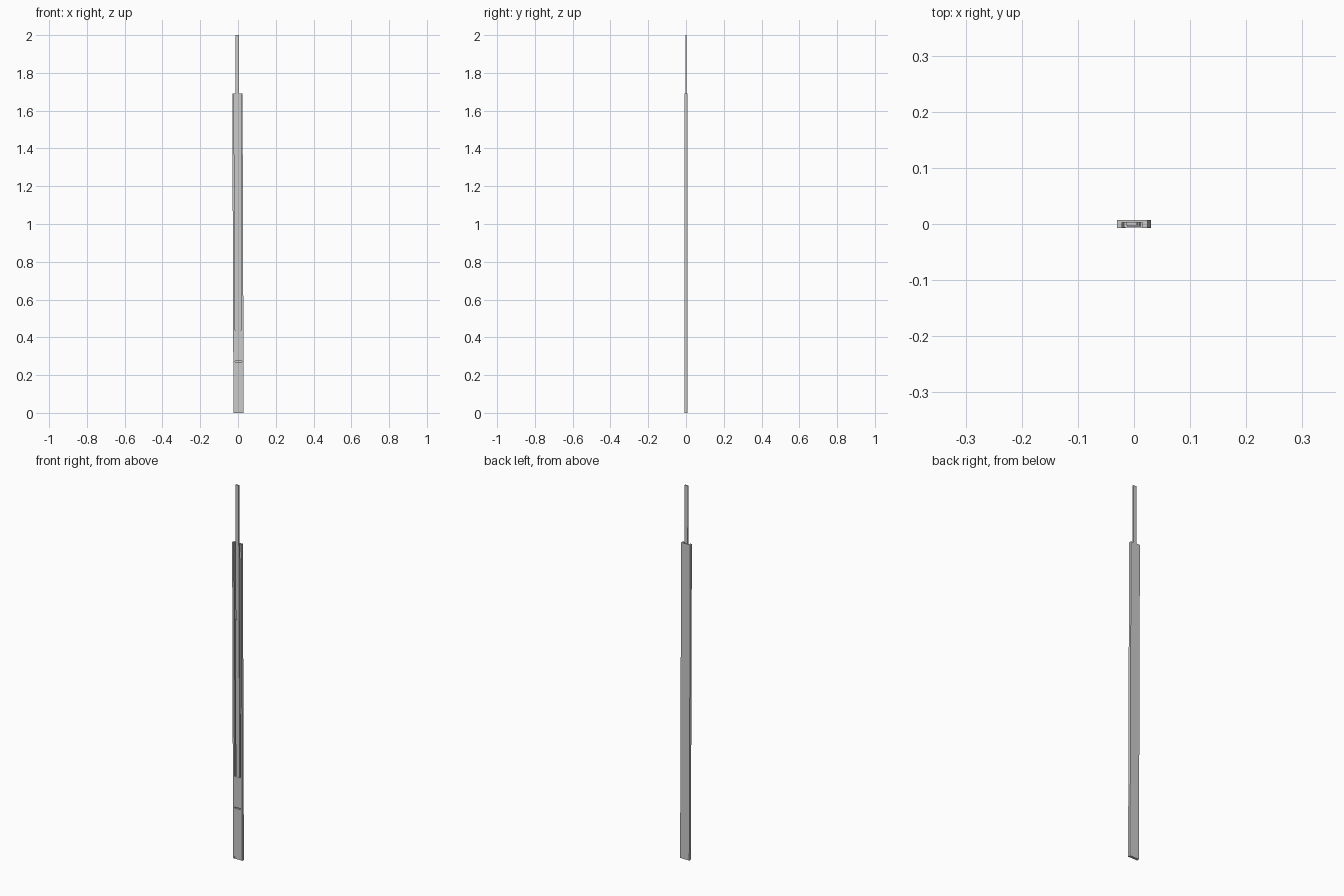
import bpy, bmesh

if "Cube" in bpy.data.objects:
    bpy.data.objects.remove(bpy.data.objects["Cube"])

LEAN = -0.006 / 1.69   # slight sideways lean of the whole assembly


def lean(x, z):
    return x + 0.003 + LEAN * z


def bar(name, x0, x1, y0, y1, z0, z1):
    bm = bmesh.new()
    bmesh.ops.create_cube(bm, size=1)
    for v in bm.verts:
        z = z0 + (v.co.z + 0.5) * (z1 - z0)
        x = x0 + (v.co.x + 0.5) * (x1 - x0)
        y = y0 + (v.co.y + 0.5) * (y1 - y0)
        v.co = (lean(x, z), y, z)
    return finish(name, bm)


def extrusion(name, profile, z0, z1):
    bm = bmesh.new()
    rings = [[bm.verts.new((lean(x, z), y, z)) for x, y in profile] for z in (z0, z1)]
    n = len(profile)
    bm.faces.new(rings[0])
    bm.faces.new(rings[1])
    for i in range(n):
        j = (i + 1) % n
        bm.faces.new((rings[0][i], rings[0][j], rings[1][j], rings[1][i]))
    return finish(name, bm)


def finish(name, bm):
    bmesh.ops.recalc_face_normals(bm, faces=bm.faces)
    me = bpy.data.meshes.new(name)
    bm.to_mesh(me)
    bm.free()
    ob = bpy.data.objects.new(name, me)
    bpy.context.collection.objects.link(ob)
    return ob


# Outer channel, open towards the front
half = [(0.027, 0.007), (0.027, -0.007), (0.018, -0.007), (0.018, 0.003)]
extrusion("outer_channel", half + [(-x, y) for x, y in reversed(half)], 0, 1.69)

# Lower filler panels, with a narrow seam between them
bar("lower_panel", -0.018, 0.018, -0.006, 0.003, 0, 0.27)
bar("upper_panel", -0.018, 0.018, -0.006, 0.003, 0.276, 0.44)

# Sliding rod with a slightly thicker carriage inside the channel
bar("sliding_rod", -0.0095, 0.0095, -0.003, 0.0035, 0.44, 2.0)
bar("carriage", -0.011, 0.011, -0.0045, 0.003, 0.44, 1.28)
